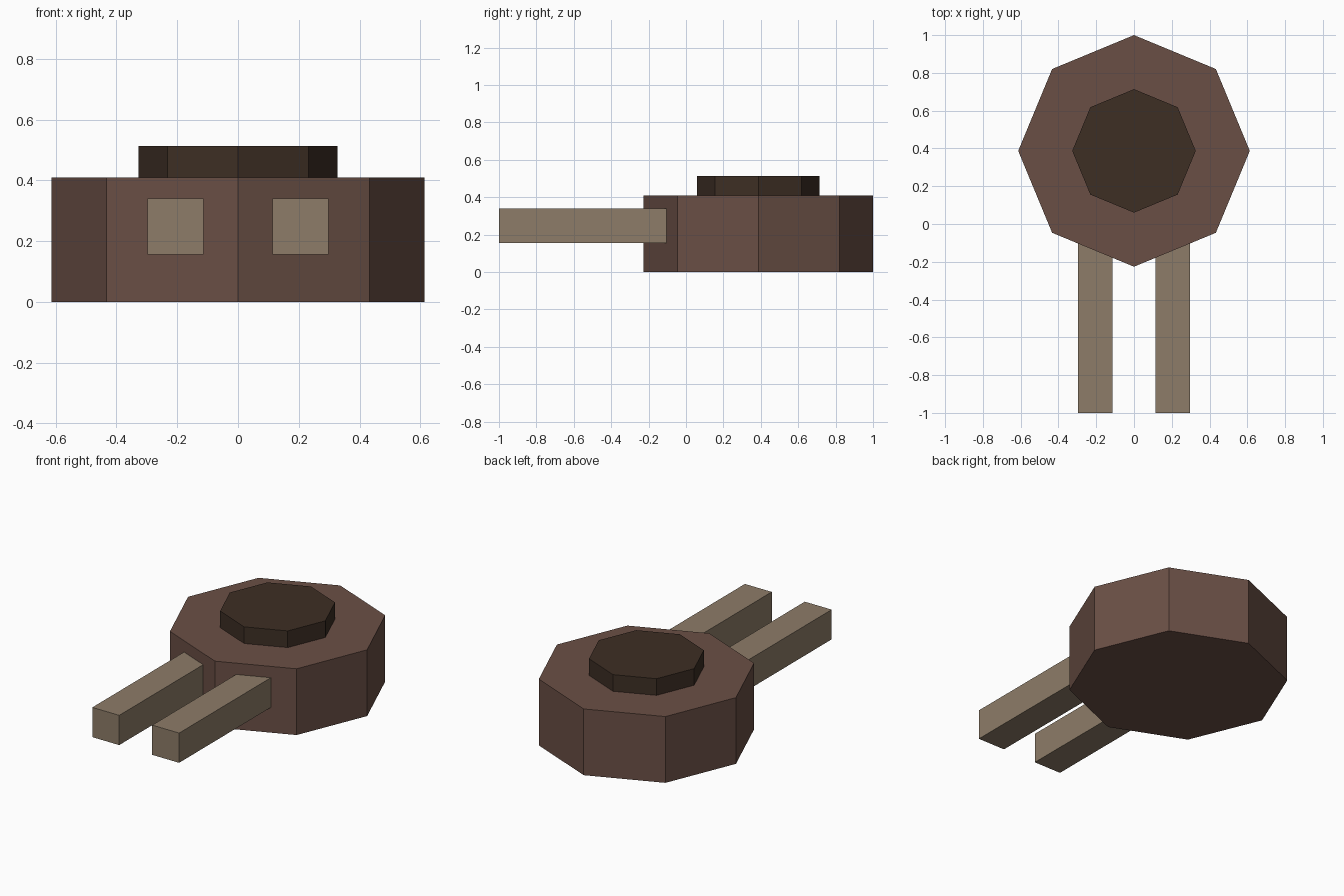
import bpy
import math

cube = bpy.data.objects.get("Cube")
if cube:
    bpy.data.objects.remove(cube, do_unlink=True)


def material(name, *rgb):
    # 8-bit display colour to linear
    color = [((c / 255 + 0.055) / 1.055) ** 2.4 for c in rgb] + [1]
    mat = bpy.data.materials.new(name)
    mat.use_nodes = True
    mat.diffuse_color = color
    bsdf = mat.node_tree.nodes["Principled BSDF"]
    bsdf.inputs["Base Color"].default_value = color
    bsdf.inputs["Roughness"].default_value = 0.8
    return mat


def finish(name, mat):
    obj = bpy.context.object
    obj.name = obj.data.name = name
    obj.data.materials.append(mat)
    return obj


def octagon(name, radius, bottom, top, mat):
    # Eight-sided drum with a corner pointing to the front
    bpy.ops.mesh.primitive_cylinder_add(
        vertices=8, radius=radius, depth=top - bottom,
        location=(0, CENTER_Y, (bottom + top) / 2))
    return finish(name, mat)


def prong(name, side, mat):
    # Square bar running from the front tip into the body
    bpy.ops.mesh.primitive_cube_add(
        size=1, location=(side * 0.205, (FRONT + BACK) / 2, 0.248))
    obj = finish(name, mat)
    for v in obj.data.vertices:
        v.co.x *= 0.184
        v.co.y *= BACK - FRONT
        v.co.z *= 0.184
    return obj


CENTER_Y = 0.387
FRONT, BACK = -1.0, -0.02

brown = material("reddish brown", 106, 79, 69)
dark = material("dark brown", 61, 46, 36)
tan = material("greyish tan", 141, 124, 104)

# Main body and raised cap
octagon("body", 0.613, 0, 0.41, brown)
octagon("cap", 0.327, 0.41, 0.513, dark)

# Pair of prongs
for label, side in (("left", 1), ("right", -1)):
    prong(label + "_prong", side, tan)
